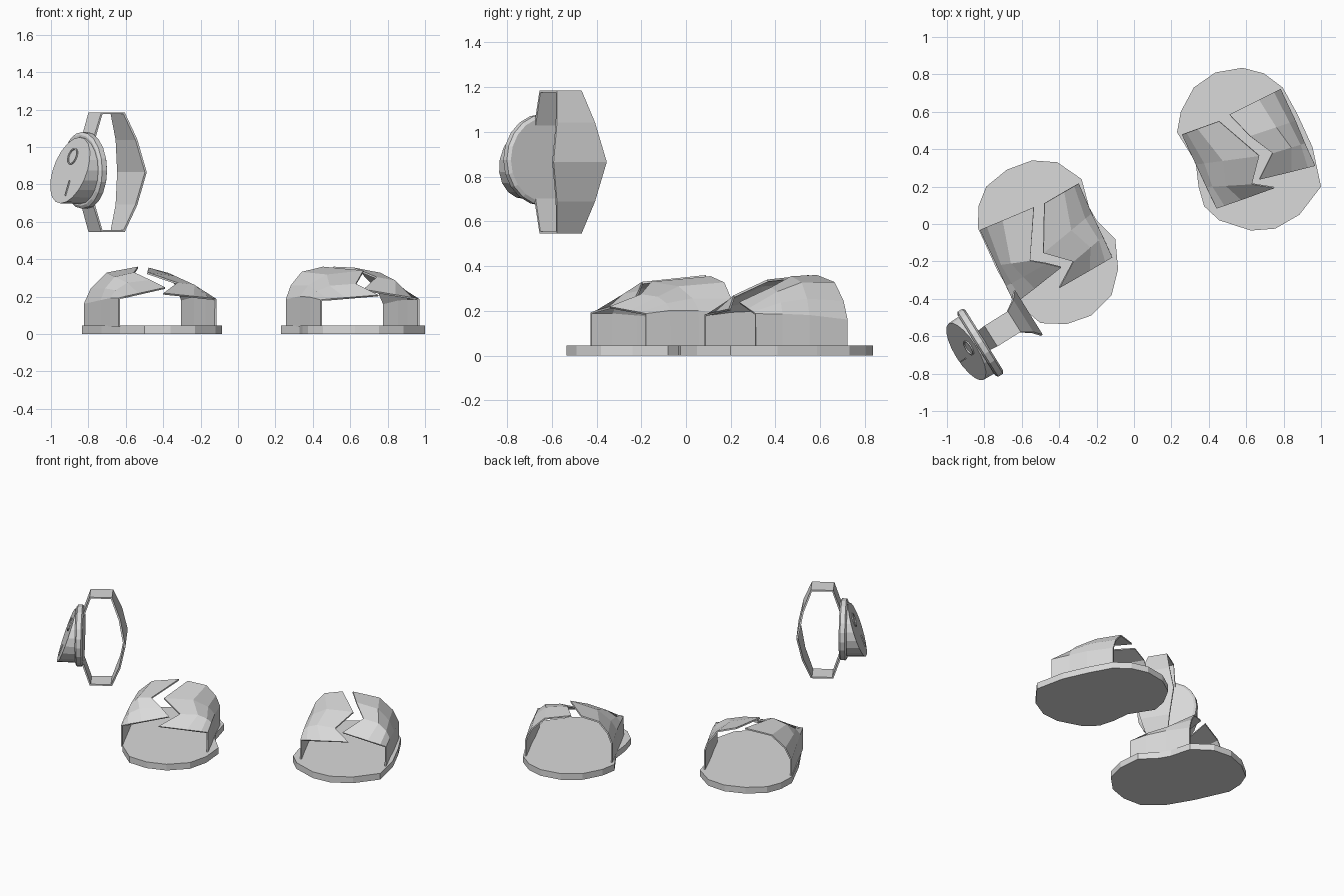
import bpy, bmesh, math
from mathutils import Vector

cube = bpy.data.objects.get("Cube")
if cube:
    bpy.data.objects.remove(cube, do_unlink=True)

grey = bpy.data.materials.new("plain_grey")
grey.use_nodes = True
grey.diffuse_color = (0.7, 0.7, 0.7, 1)
grey.node_tree.nodes["Principled BSDF"].inputs["Base Color"].default_value = grey.diffuse_color


def finish(name, bm, thickness=0):
    """Turn a bmesh into a flat shaded object, optionally given thickness."""
    bmesh.ops.recalc_face_normals(bm, faces=bm.faces[:])
    mesh = bpy.data.meshes.new(name)
    bm.to_mesh(mesh)
    bm.free()
    mesh.materials.append(grey)
    obj = bpy.data.objects.new(name, mesh)
    bpy.context.scene.collection.objects.link(obj)
    if thickness:
        solid = obj.modifiers.new("thickness", 'SOLIDIFY')
        solid.thickness = thickness
        solid.offset = 0
    return obj


def loft(name, rows, thickness=0, closed=False, caps=False):
    """Skin a list of rows of points; closed wraps each row into a loop."""
    bm = bmesh.new()
    grid = [[bm.verts.new(p) for p in row] for row in rows]
    count = len(rows[0])
    for a, b in zip(grid, grid[1:]):
        for i in range(count if closed else count - 1):
            j = (i + 1) % count
            bm.faces.new((a[i], a[j], b[j], b[i]))
    if caps:
        bm.faces.new(grid[0])
        bm.faces.new(grid[-1])
    return finish(name, bm, thickness)


# Sandal soles: outlines raised to a slab
SOLE_TOP = 0.045


def sole(name, outline):
    rows = [[(x, y, z) for x, y in outline] for z in (0, SOLE_TOP)]
    loft(name, rows, closed=True, caps=True)


sole("right_sandal_sole", [
    (-.83, .1), (-.79, .2), (-.68, .29), (-.545, .34), (-.41, .33), (-.28, .24),
    (-.24, .09), (-.2, .02), (-.1, -.08), (-.085, -.24), (-.12, -.38),
    (-.23, -.49), (-.36, -.535), (-.5, -.53), (-.63, -.42), (-.73, -.25), (-.835, -.02)])
sole("left_sandal_sole", [
    (.23, .49), (.25, .6), (.32, .73), (.435, .81), (.58, .835), (.695, .805),
    (.795, .73), (.875, .585), (.955, .41), (1, .2), (.885, .05), (.755, -.025),
    (.625, -.035), (.455, .02), (.375, .095), (.345, .2), (.33, .33)])


# Sandal uppers: each row runs up the side wall and arches over to the zigzag gap
def upper(name, stations):
    rows = []
    for index, (wall, edge) in enumerate(stations):
        wall, edge = Vector(wall), Vector(edge)
        row = [Vector((wall.x, wall.y, SOLE_TOP - .005)), wall]
        for across, rise in ((.13, .42), (.42, .84)):
            p = wall.lerp(edge, across)
            if index:                      # front row stays a straight flap
                p.z = wall.z + (edge.z - wall.z) * rise
            row.append(p)
        rows.append(row + [edge])
    loft(name, rows, thickness=.01)


# Rows from front to back: wall top, gap edge
upper("right_sandal_outer_strap", [
    ((-.635, -.425, .19), (-.39, -.23, .245)),
    ((-.68, -.33, .19), (-.47, -.21, .285)),
    ((-.73, -.22, .18), (-.555, -.195, .325)),
    ((-.82, -.03, .16), (-.535, .09, .355))])
upper("right_sandal_inner_strap", [
    ((-.12, -.18, .185), (-.4, -.34, .215)),
    ((-.17, -.07, .2), (-.325, -.2, .27)),
    ((-.23, .055, .2), (-.485, -.155, .325)),
    ((-.3, .215, .18), (-.48, .11, .35))])
upper("left_sandal_inner_strap", [
    ((.445, .085, .18), (.75, .195, .205)),
    ((.39, .2, .195), (.63, .215, .265)),
    ((.335, .32, .2), (.67, .365, .335)),
    ((.26, .48, .185), (.455, .55, .355))])
upper("left_sandal_outer_strap", [
    ((.965, .31, .185), (.67, .24, .235)),
    ((.91, .43, .185), (.74, .38, .3)),
    ((.86, .55, .18), (.62, .47, .35)),
    ((.78, .72, .16), (.51, .585, .355))])

# Watch frame: side runs across the strap, out points away from the dial
CENTRE = Vector((-.83, -.64, .875))
SIDE = Vector((.53, -.85, 0)).normalized()
OUT = Vector((-.85, -.53, 0)).normalized()
UP = Vector((0, 0, 1))


def place(u, v, depth):
    return CENTRE + SIDE * u + UP * v + OUT * depth


def circle(radius, depth, u0=0, v0=0, sides=20):
    """Loop of points; depth is a function of height."""
    loop = []
    for i in range(sides):
        a = math.tau * i / sides
        u, v = u0 + radius * math.cos(a), v0 + radius * math.sin(a)
        loop.append(place(u, v, depth(v)))
    return loop


def flat(depth):
    return lambda v: depth


def face(v):
    """Slanted dial surface, thicker at the bottom."""
    return .08 - .34 * v


# Watch case and slanted dial
loft("watch_case", [circle(.19, flat(-.035)), circle(.205, flat(-.025)),
                    circle(.205, flat(.005)), circle(.19, flat(.015))],
     closed=True, caps=True)
loft("watch_dial", [circle(.18, flat(0)), circle(.177, face)], closed=True, caps=True)


# Raised marks on the dial
def mark(v):
    return face(v) + .004


loft("dial_ring", [circle(r, mark, -.01, .075) for r in (.037, .044)],
     thickness=.007, closed=True)
loft("dial_bar", [[place(u, v, mark(v)) for u in (.027, .033)] for v in (-.135, -.055)],
     thickness=.007)

# Watch strap: half ring of (distance behind case, height, half width), mirrored below
half = [(.03, .165, .06), (.08, .315, .065), (.22, .315, .065), (.275, .175, .1)]
ring = half + [(.31, 0, .14)] + [(d, -h, w) for d, h, w in reversed(half)]
loft("watch_strap", [[place(s * w, h - .01, -d) for s in (-1, 1)] for d, h, w in ring],
     thickness=.012)
